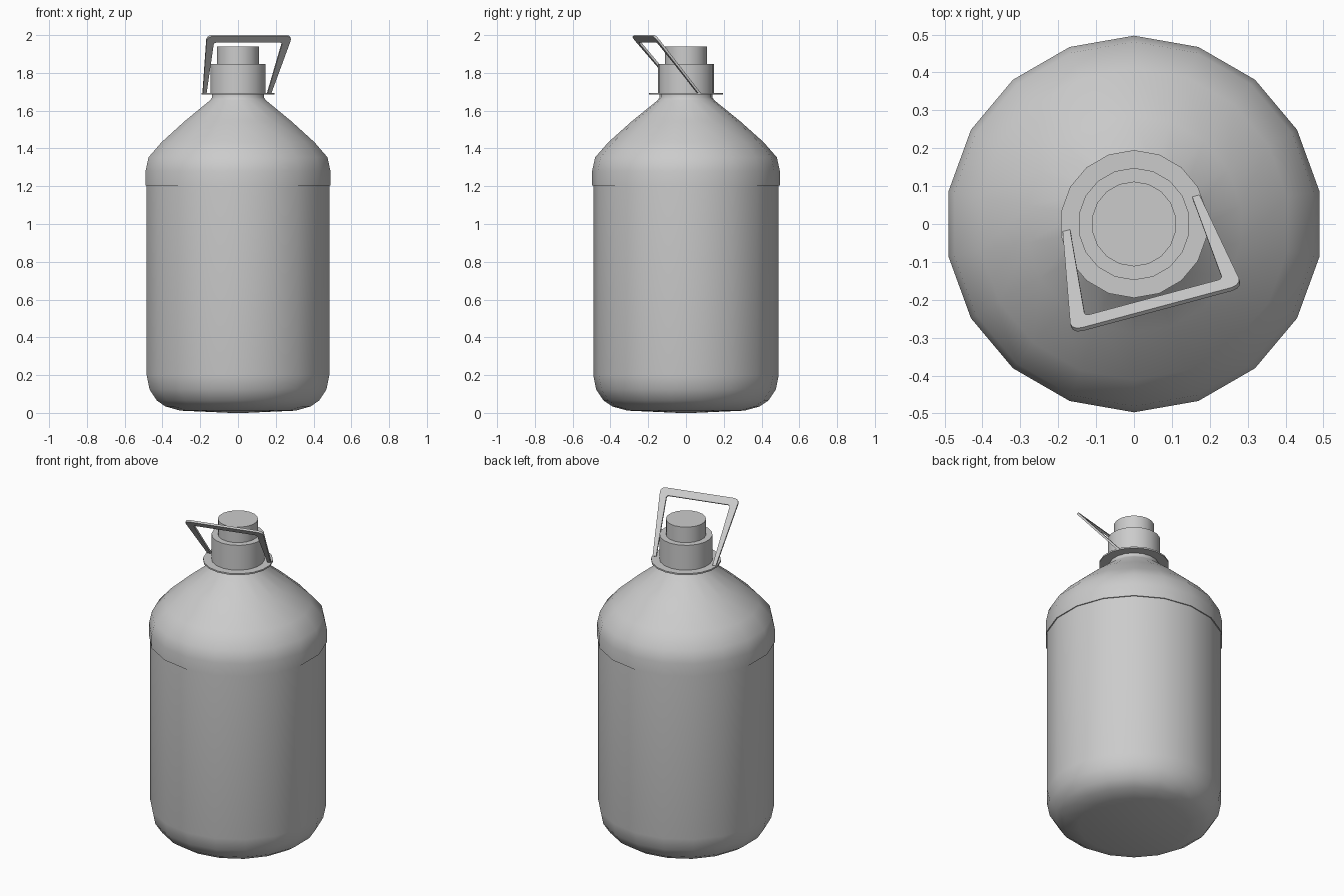
import bpy, bmesh
from math import sin, cos, radians
from mathutils import Vector

cube = bpy.data.objects.get("Cube")
if cube:
    bpy.data.objects.remove(cube, do_unlink=True)

SIDES = 18
grey = bpy.data.materials.new("light_grey_plastic")
grey.use_nodes = True
colour = (0.6, 0.6, 0.6, 1)
grey.diffuse_color = colour
grey.node_tree.nodes["Principled BSDF"].inputs["Base Color"].default_value = colour


def finish(name, bm, angle=45):
    """Turn a bmesh into a shaded, coloured object."""
    bmesh.ops.recalc_face_normals(bm, faces=bm.faces[:])
    mesh = bpy.data.meshes.new(name)
    bm.to_mesh(mesh)
    bm.free()
    mesh.materials.append(grey)
    obj = bpy.data.objects.new(name, mesh)
    bpy.context.collection.objects.link(obj)
    bpy.ops.object.select_all(action='DESELECT')
    obj.select_set(True)
    bpy.context.view_layer.objects.active = obj
    bpy.ops.object.shade_smooth_by_angle(angle=radians(angle))
    return obj


def lathe(name, profile):
    """Closed turned shape from (radius, height) pairs, bottom to top."""
    bm = bmesh.new()
    turns = [radians(360 * i / SIDES) for i in range(SIDES)]
    rings = [[bm.verts.new((r * sin(a), r * cos(a), z)) for a in turns]
             for r, z in profile]
    for low, high in zip(rings, rings[1:]):
        for i in range(SIDES):
            j = (i + 1) % SIDES
            bm.faces.new((low[i], low[j], high[j], high[i]))
    bm.faces.new(rings[0])
    bm.faces.new(rings[-1])
    return finish(name, bm)


# Bottle with rounded base, slightly recessed wall, shoulder and neck
lathe("bottle", [
    (0.04, 0), (0.31, 0.012), (0.39, 0.034), (0.437, 0.066), (0.476, 0.125),
    (0.491, 0.2), (0.491, 1.205), (0.497, 1.205), (0.497, 1.28),
    (0.481, 1.353), (0.411, 1.433), (0.287, 1.544), (0.15, 1.655),
    (0.14, 1.67), (0.14, 1.69)])

# Neck ring, collar and cap
for part, radius, low, high in (("neck_ring", 0.195, 1.685, 1.694),
                                ("collar", 0.148, 1.69, 1.846),
                                ("cap", 0.112, 1.84, 1.941)):
    lathe(part, [(radius, low), (radius, high)])

# Tilted carrying handle: a flat flared loop, open at the feet
turn = radians(15)
across = Vector((cos(turn), sin(turn), 0))
outward = Vector((sin(turn), -cos(turn), 0))
slope = outward * 0.258 + Vector((0, 0, 0.305))
foot = outward * -0.025 + Vector((0, 0, 1.692))
normal = across.cross(slope).normalized()
thickness = 0.012

half = [(0.187, 0), (0.234, 1), (0.188, 0.89), (0.167, 0)]
outline = [half[0], half[1], (-half[1][0], 1), (-half[0][0], 0),
           (-half[3][0], 0), (-half[2][0], 0.89), half[2], half[3]]
bm = bmesh.new()
verts = [bm.verts.new(foot + across * u + slope * s - normal * thickness / 2)
         for u, s in outline]
bm.faces.new(verts)
for corners, size in (((verts[1], verts[2]), 0.03), ((verts[5], verts[6]), 0.012)):
    bmesh.ops.bevel(bm, geom=list(corners), offset=size, segments=3,
                    profile=0.5, affect='VERTICES')
solid = bmesh.ops.extrude_face_region(bm, geom=bm.faces[:])
moved = [g for g in solid["geom"] if isinstance(g, bmesh.types.BMVert)]
bmesh.ops.translate(bm, verts=moved, vec=normal * thickness)
finish("handle", bm, 35)
